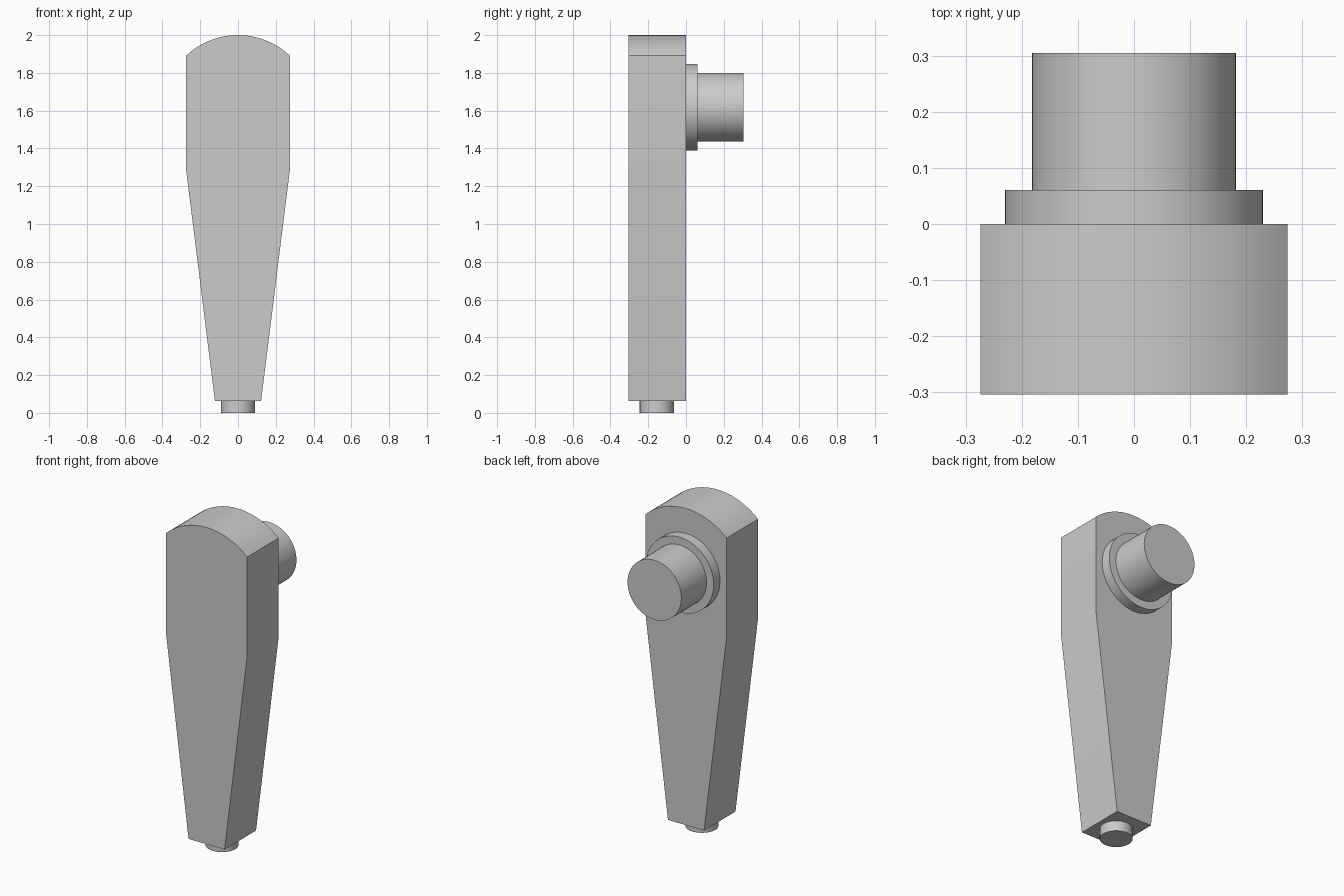
import bpy, bmesh, math
from mathutils import Matrix

cube = bpy.data.objects.get("Cube")
if cube:
    bpy.data.objects.remove(cube, do_unlink=True)

grey = bpy.data.materials.new("plain_grey")
grey.use_nodes = True
colour = (0.6, 0.6, 0.6, 1)
grey.diffuse_color = colour
grey.node_tree.nodes["Principled BSDF"].inputs["Base Color"].default_value = colour


def finish(name, bm):
    """Turn a bmesh into a grey object with smooth curves and sharp edges."""
    bmesh.ops.recalc_face_normals(bm, faces=bm.faces)
    mesh = bpy.data.meshes.new(name)
    bm.to_mesh(mesh)
    bm.free()
    mesh.materials.append(grey)
    obj = bpy.data.objects.new(name, mesh)
    bpy.context.collection.objects.link(obj)
    bpy.ops.object.select_all(action='DESELECT')
    obj.select_set(True)
    bpy.context.view_layer.objects.active = obj
    bpy.ops.object.shade_smooth_by_angle(angle=math.radians(25))


def cylinder(name, radius, length, centre, along_y=False):
    bm = bmesh.new()
    turn = Matrix.Rotation(math.pi / 2 if along_y else 0, 4, 'X')
    bmesh.ops.create_cone(bm, cap_ends=True, segments=64, radius1=radius,
                          radius2=radius, depth=length,
                          matrix=Matrix.Translation(centre) @ turn)
    finish(name, bm)


# Tapered arm with a domed top, extruded from front to back
HALF, SHOULDER, TOP, DEPTH = 0.274, 1.892, 2.0, 0.304
rise = TOP - SHOULDER
radius = (HALF ** 2 + rise ** 2) / (2 * rise)
sweep = math.asin(HALF / radius)
steps = 24
outline = [(-HALF, 1.28), (-0.122, 0.063), (0.122, 0.063), (HALF, 1.28)]
for i in range(steps + 1):
    a = sweep * (1 - 2 * i / steps)
    outline.append((radius * math.sin(a), TOP - radius + radius * math.cos(a)))
bm = bmesh.new()
face = bm.faces.new([bm.verts.new((x, -DEPTH, z)) for x, z in outline])
extruded = bmesh.ops.extrude_face_region(bm, geom=[face], use_keep_orig=True)
bmesh.ops.translate(bm, vec=(0, DEPTH, 0),
                    verts=[v for v in extruded["geom"]
                           if isinstance(v, bmesh.types.BMVert)])
finish("tapered_arm", bm)

# Collar and shaft on the back, small pin underneath
AXIS = 1.618
cylinder("collar", 0.23, 0.061, (0, 0.0305, AXIS), along_y=True)
cylinder("shaft", 0.182, 0.245, (0, 0.1825, AXIS), along_y=True)
cylinder("bottom_pin", 0.091, 0.063, (0, -0.154, 0.0315))
